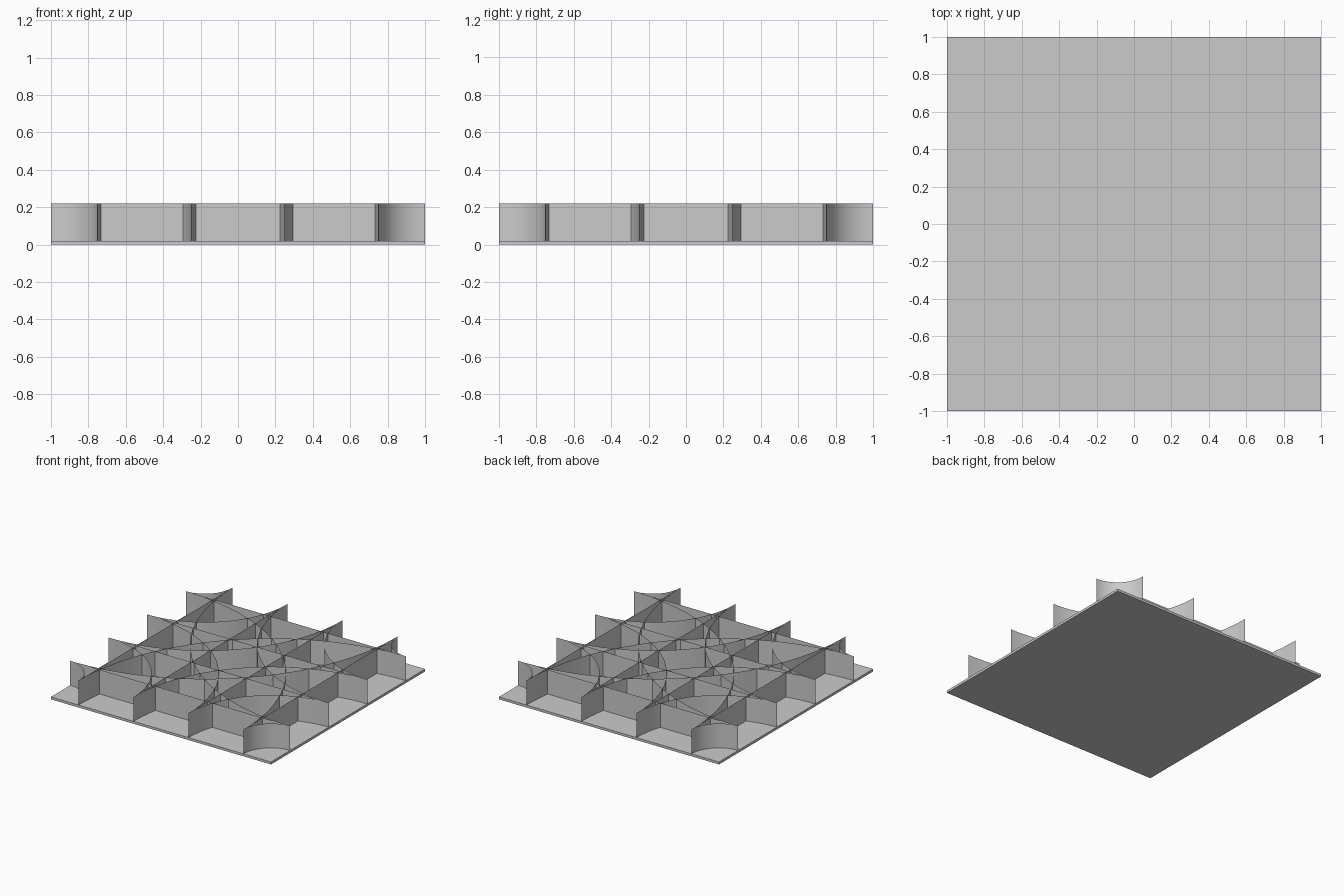
import bpy, bmesh, math

if "Cube" in bpy.data.objects:
    bpy.data.objects.remove(bpy.data.objects["Cube"])

H0, H1 = 0.02, 0.22
OFFSETS = (-0.75, -0.25, 0.25, 0.75)


def wall(name, path):
    """Thin upright sheet following a plan path."""
    bm = bmesh.new()
    low = [bm.verts.new((x, y, H0)) for x, y in path]
    top = [bm.verts.new((x, y, H1)) for x, y in path]
    for i in range(len(path) - 1):
        f = bm.faces.new((low[i], low[i + 1], top[i + 1], top[i]))
        f.smooth = len(path) > 2
    me = bpy.data.meshes.new(name)
    bm.to_mesh(me)
    bm.free()
    ob = bpy.data.objects.new(name, me)
    bpy.context.collection.objects.link(ob)
    return ob


# base plate
bpy.ops.mesh.primitive_cube_add(size=1, location=(0, 0, H0 / 2))
plate = bpy.context.object
plate.name = "base_plate"
plate.scale = (2, 2, H0)

# straight ribs in both directions
for c in OFFSETS:
    wall("straight_rib_along_x", [(-1, c), (1, c)])
    wall("straight_rib_along_y", [(c, -1), (c, 1)])

# curved ribs: quarter circles around each plate corner
for sx in (-1, 1):
    for sy in (-1, 1):
        for c in OFFSETS:
            r = 1 + c
            n = 32
            pts = []
            for i in range(n + 1):
                a = math.pi / 2 * i / n
                pts.append((sx * (1 - r * math.cos(a)), sy * (1 - r * math.sin(a))))
            wall("corner_arc" if r < 0.3 else "curved_rib", pts)
